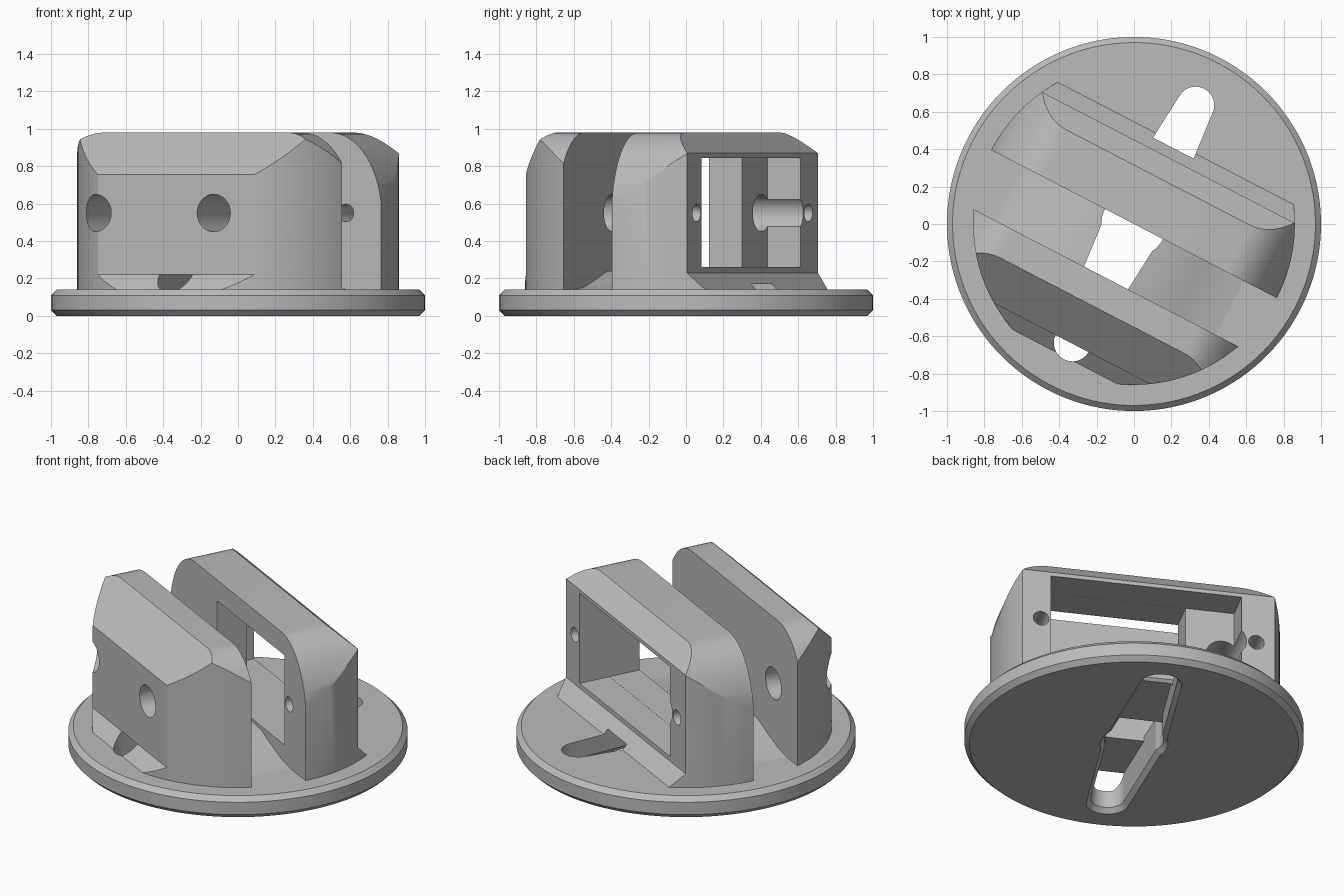
import bpy
import bmesh
from math import sin, cos, pi, radians
from mathutils import Matrix

if "Cube" in bpy.data.objects:
    bpy.data.objects.remove(bpy.data.objects["Cube"])

TURN = radians(-27.4)      # walls run along local x, then everything is turned
RIM = 0.86                 # radius that trims both walls

grey = bpy.data.materials.new("plain grey")
grey.use_nodes = True
grey.diffuse_color = (0.5, 0.5, 0.5, 1)
grey.node_tree.nodes["Principled BSDF"].inputs["Base Color"].default_value = (0.5, 0.5, 0.5, 1)


def make(name, bm):
    bmesh.ops.recalc_face_normals(bm, faces=bm.faces)
    mesh = bpy.data.meshes.new(name)
    bm.to_mesh(mesh)
    bm.free()
    mesh.materials.append(grey)
    ob = bpy.data.objects.new(name, mesh)
    bpy.context.collection.objects.link(ob)
    return ob


def loft(name, rings):
    """Closed solid through rings of equal point count."""
    bm = bmesh.new()
    loops = [[bm.verts.new(p) for p in ring] for ring in rings]
    n = len(loops[0])
    for a, b in zip(loops, loops[1:]):
        for i in range(n):
            j = (i + 1) % n
            bm.faces.new((a[i], a[j], b[j], b[i]))
    bm.faces.new(loops[0][::-1])
    bm.faces.new(loops[-1])
    return make(name, bm)


def along_x(name, profile, x0, x1):
    return loft(name, [[(x, y, z) for y, z in profile] for x in (x0, x1)])


def along_y(name, profile, y0, y1):
    return loft(name, [[(x, y, z) for x, z in profile] for y in (y0, y1)])


def circle(r, n, cx=0, cz=0):
    return [(cx + r * cos(2 * pi * i / n), cz + r * sin(2 * pi * i / n)) for i in range(n)]


def turned(name, levels, n=96):
    return loft(name, [[(x, y, z) for x, y in circle(r, n)] for r, z in levels])


def box(name, x0, x1, y0, y1, z0, z1):
    return along_x(name, [(y0, z0), (y1, z0), (y1, z1), (y0, z1)], x0, x1)


def boolean(ob, cutter, operation="DIFFERENCE"):
    """Bake one boolean into the part and discard the cutter."""
    cutter.hide_render = True
    mod = ob.modifiers.new("cut", "BOOLEAN")
    mod.operation, mod.solver, mod.object = operation, "EXACT", cutter
    bpy.context.view_layer.update()
    baked = bpy.data.meshes.new_from_object(ob.evaluated_get(bpy.context.evaluated_depsgraph_get()))
    ob.modifiers.clear()
    ob.data = baked
    bpy.data.objects.remove(cutter)


def slot_outline(grow, z):
    """Waisted slot: widest in the middle, rounded at both ends."""
    mid, tip, end = 0.16 + grow, 0.1 + grow, 0.715
    pts = [(mid, 0, z)]
    pts += [(tip * cos(i * pi / 12), end + tip * sin(i * pi / 12), z) for i in range(13)]
    pts += [(-mid, 0, z)]
    pts += [(-tip * cos(i * pi / 12), -end - tip * sin(i * pi / 12), z) for i in range(13)]
    return pts


def cut_slot(ob, ceiling):
    flare = [(0.035, -0.01), (0, 0.03), (0, ceiling)]
    boolean(ob, loft("slot_cutter", [slot_outline(g, z) for g, z in flare]))
    boolean(ob, turned("hub_cutter", [(0.175 + g, z) for g, z in flare], 48))


def trim(ob):
    """Round the wall ends in plan and over the top."""
    boolean(ob, turned("rim_cutter", [(RIM, 0), (RIM, 1.2)], 128), "INTERSECT")
    arc = [(0.556 + 0.31 * cos(i * pi / 32), 0.53 + 0.45 * sin(i * pi / 32)) for i in range(17)]
    arch = [(0.866, 0)] + arc + [(-x, z) for x, z in reversed(arc)] + [(-0.866, 0)]
    boolean(ob, along_y("arch_cutter", arch, -1, 1), "INTERSECT")


def drill(ob, x, r):
    boolean(ob, along_y("drill", circle(r, 40, x, 0.55), -1, 1))


# Round base plate with bevelled rim
base = turned("base_plate", [(0.97, 0), (1, 0.03), (1, 0.11), (0.97, 0.14)], 128)
cut_slot(base, 0.3)

# Low saddle on the floor between the walls
half = [(0.67, 0.139), (0.55, 0.155), (0.43, 0.19), (0.3, 0.235), (0.13, 0.25)]
hump = [(-0.67, 0.1), (0.67, 0.1)] + half + [(-x, z) for x, z in reversed(half)]
saddle = along_y("floor_saddle", hump, -0.33, 0.005)
cut_slot(saddle, 0.3)

# Front block with sloped shoulder and foot
front = along_x("front_block", [(-0.325, 0.1), (-0.325, 0.98), (-0.49, 0.98), (-0.72, 0.755),
                                (-0.72, 0.22), (-0.8, 0.14), (-0.8, 0.1)], -1, 1)
trim(front)
cut_slot(front, 0.22)
for x in (0.227, -0.49):
    drill(front, x, 0.1)

# Back wall with stepped window
back = along_x("back_wall", [(0, 0.1), (0, 0.98), (0.28, 0.98), (0.4, 0.87),
                             (0.4, 0.23), (0.485, 0.14), (0.485, 0.1)], -1, 1)
trim(back)
cut_slot(back, 0.17)
boolean(back, box("pocket", -0.56, 0.59, 0.2, 0.6, 0.26, 0.845))
boolean(back, box("window", -0.265, 0.589, -0.1, 0.3, 0.261, 0.844))
drill(back, -0.49, 0.1)
for x in (0.65, -0.65):
    drill(back, x, 0.047)

# Turn the assembly and shade
bpy.ops.object.select_all(action="DESELECT")
for ob in (base, saddle, front, back):
    ob.data.transform(Matrix.Rotation(TURN, 4, "Z"))
    ob.select_set(True)
bpy.context.view_layer.objects.active = base
bpy.ops.object.shade_smooth_by_angle(angle=radians(20))
